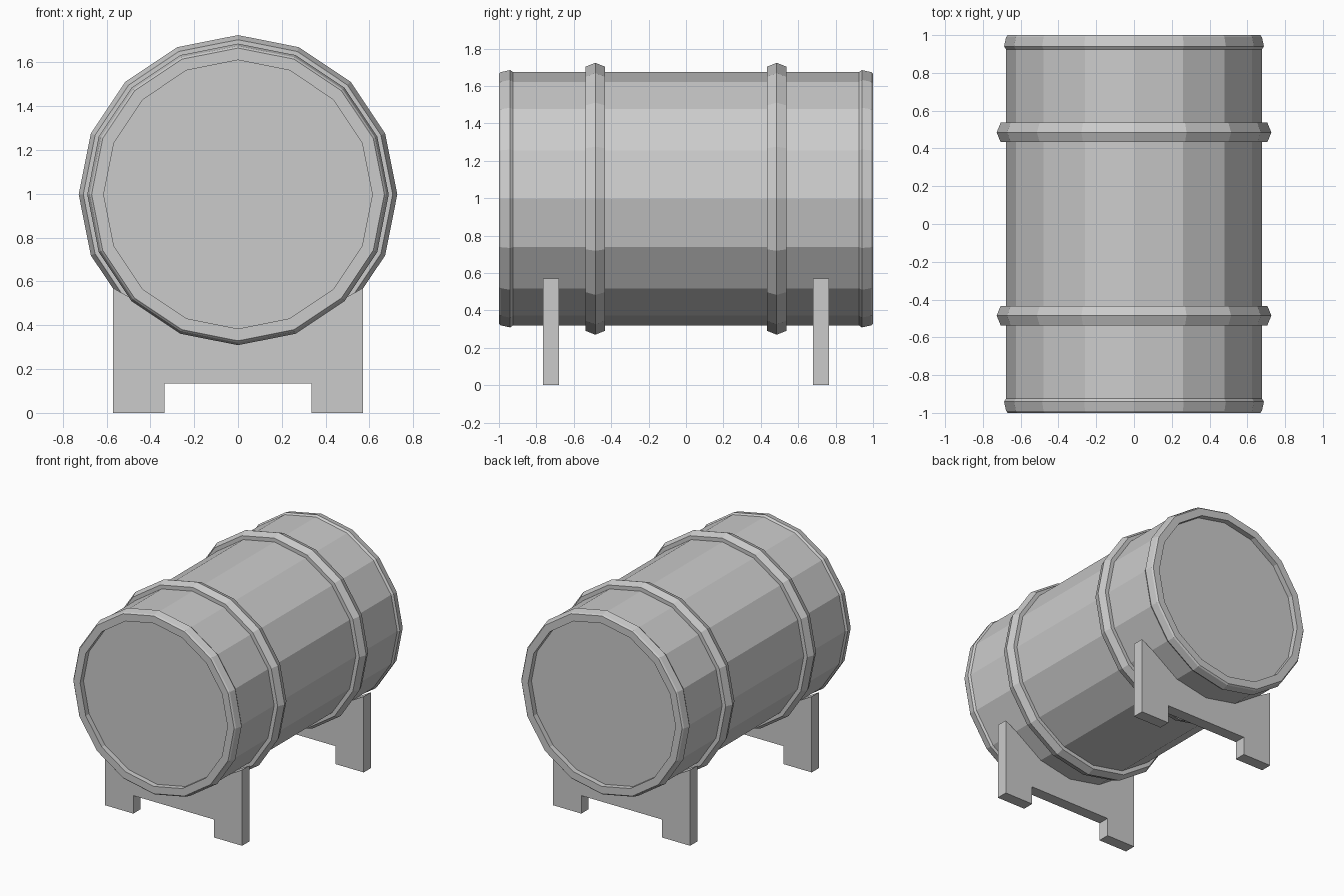
import bpy
import bmesh
import math
from mathutils import Vector

if "Cube" in bpy.data.objects:
    bpy.data.objects.remove(bpy.data.objects["Cube"], do_unlink=True)

SIDES = 16
AXIS_Z = 0.997
BODY_R = 0.677

grey = bpy.data.materials.new("light_grey")
grey.use_nodes = True
colour = (0.6, 0.6, 0.6, 1)
grey.diffuse_color = colour
grey.node_tree.nodes["Principled BSDF"].inputs["Base Color"].default_value = colour


def finish(name, bm):
    bmesh.ops.recalc_face_normals(bm, faces=bm.faces[:])
    mesh = bpy.data.meshes.new(name)
    bm.to_mesh(mesh)
    bm.free()
    mesh.materials.append(grey)
    obj = bpy.data.objects.new(name, mesh)
    bpy.context.collection.objects.link(obj)
    return obj


def lathe(name, profile, closed=False):
    """Turn (radius, y) points around the barrel axis."""
    bm = bmesh.new()
    rings = []
    for r, y in profile:
        angles = [math.tau * i / SIDES for i in range(SIDES)]
        rings.append([bm.verts.new((r * math.sin(a), y, AXIS_Z + r * math.cos(a)))
                      for a in angles])
    pairs = list(zip(rings, rings[1:]))
    if closed:
        pairs.append((rings[-1], rings[0]))
    else:
        bm.faces.new(rings[0])
        bm.faces.new(rings[-1])
    for a, b in pairs:
        for i in range(SIDES):
            j = (i + 1) % SIDES
            bm.faces.new((a[i], a[j], b[j], b[i]))
    return finish(name, bm)


# Barrel: recessed lid, flat lip, flared end rim, straight wall; mirrored end to end
half = [(0.613, -0.96), (0.613, -1.0), (0.668, -1.0), (0.677, -0.99),
        (0.688, -0.94), (BODY_R, -0.925)]
lathe("barrel", half + [(r, -y) for r, y in reversed(half)])

# Raised hoops with a ridge in the middle
for label, y in (("front", -0.485), ("back", 0.485)):
    lathe(label + "_hoop", [(0.66, y - 0.052), (0.706, y - 0.052), (0.727, y),
                            (0.706, y + 0.052), (0.66, y + 0.052)], closed=True)


# Cradle stands: notched foot below, saddle following the barrel above
def stand(name, y, thickness=0.085):
    right = [(0.335, 0.135), (0.335, 0), (0.57, 0), (0.57, 0.57)]
    for k in (6, 7):
        a = math.tau * k / SIDES
        right.append((BODY_R * math.sin(a), AXIS_Z + BODY_R * math.cos(a)))
    outline = right + [(0, AXIS_Z - BODY_R)] + [(-x, z) for x, z in reversed(right)]
    bm = bmesh.new()
    face = bm.faces.new([bm.verts.new((x, y - thickness / 2, z)) for x, z in outline])
    out = bmesh.ops.extrude_face_region(bm, geom=[face])
    moved = [v for v in out["geom"] if isinstance(v, bmesh.types.BMVert)]
    bmesh.ops.translate(bm, verts=moved, vec=Vector((0, thickness, 0)))
    return finish(name, bm)


stand("front_stand", -0.722)
stand("back_stand", 0.722)
